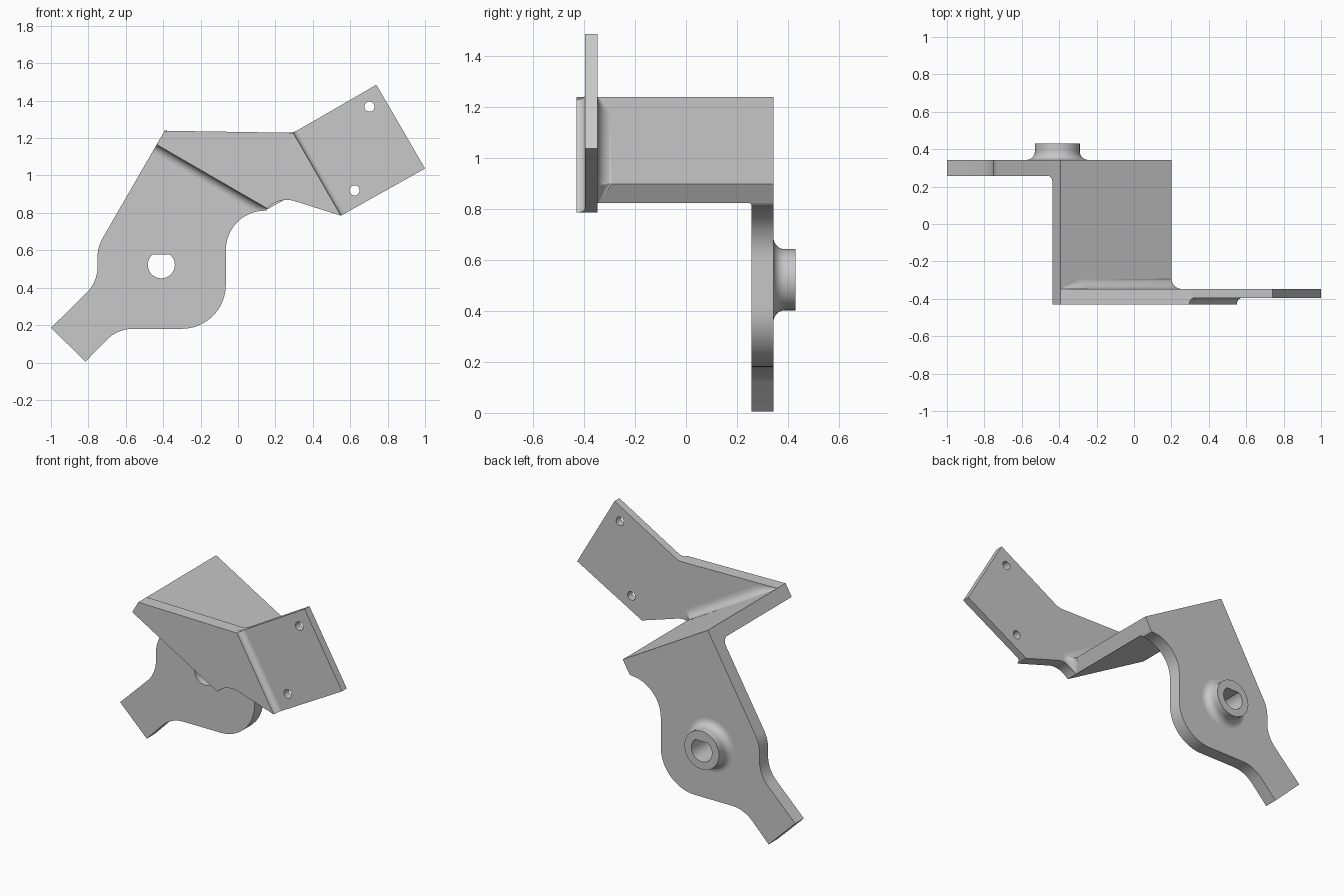
import bpy, bmesh, math
from mathutils import Vector

cube = bpy.data.objects.get("Cube")
if cube:
    bpy.data.objects.remove(cube)

grey = bpy.data.materials.new("satin grey")
grey.use_nodes = True
COLOUR = (0.58, 0.58, 0.58, 1)
grey.diffuse_color = COLOUR
grey.node_tree.nodes["Principled BSDF"].inputs["Base Color"].default_value = COLOUR

# Depths of the plate faces
FRONT, STEP, INNER = -0.43, -0.395, -0.347
BACK_IN, BACK_OUT, BOSS_END = 0.257, 0.343, 0.43


def finish(bm, name):
    bmesh.ops.remove_doubles(bm, verts=bm.verts, dist=1e-5)
    bmesh.ops.recalc_face_normals(bm, faces=bm.faces)
    mesh = bpy.data.meshes.new(name)
    bm.to_mesh(mesh)
    bm.free()
    mesh.materials.append(grey)
    obj = bpy.data.objects.new(name, mesh)
    bpy.context.collection.objects.link(obj)
    bpy.ops.object.select_all(action='DESELECT')
    obj.select_set(True)
    bpy.context.view_layer.objects.active = obj
    bpy.ops.object.shade_smooth_by_angle(angle=math.radians(30))
    return obj


def rounded(corners, steps=12):
    """Outline from (x, z, radius) corners, each replaced by a tangent arc."""
    out = []
    for i, (x, z, r) in enumerate(corners):
        p = Vector((x, z))
        if not r:
            out.append(p)
            continue
        a = (Vector(corners[i - 1][:2]) - p).normalized()
        b = (Vector(corners[(i + 1) % len(corners)][:2]) - p).normalized()
        half = a.angle(b) / 2
        centre = p + (a + b).normalized() * r / math.sin(half)
        t = r / math.tan(half)
        s, e = p + a * t - centre, p + b * t - centre
        sweep = math.pi - 2 * half
        for k in range(steps + 1):
            f = k / steps
            out.append(centre + (s * math.sin((1 - f) * sweep)
                                 + e * math.sin(f * sweep)) / math.sin(sweep))
    return out


def circle(cx, cz, r, flat=None, n=48):
    """Round loop, optionally cut flat at a height above its centre."""
    top = r if flat is None else flat
    angles = [2 * math.pi * k / n for k in range(n)]
    return [Vector((cx + r * math.cos(a), cz + min(r * math.sin(a), top))) for a in angles]


def plate(name, outline, y0, y1, holes=()):
    bm = bmesh.new()
    edges = []
    for loop in (outline, *holes):
        vs = [bm.verts.new((p.x, y0, p.y)) for p in loop]
        edges += [bm.edges.new((vs[i - 1], vs[i])) for i in range(len(vs))]
    bmesh.ops.triangle_fill(bm, edges=edges, use_beauty=True, use_dissolve=False)
    ext = bmesh.ops.extrude_face_region(bm, geom=bm.faces[:])
    moved = [g for g in ext["geom"] if isinstance(g, bmesh.types.BMVert)]
    bmesh.ops.translate(bm, verts=moved, vec=(0, y1 - y0, 0))
    return finish(bm, name)


def fillet(name, stations, y, side, steps=8):
    """Concave blend swept along (x, z, angle, radius) stations."""
    bm = bmesh.new()
    rings = []
    for x, z, angle, r in stations:
        a = math.radians(angle)
        ring = []
        for k in range(steps + 1):
            t = math.pi / 2 * k / steps
            out, depth = r * (1 - math.sin(t)), r * (1 - math.cos(t))
            ring.append(bm.verts.new((x + out * math.cos(a), y + side * depth,
                                      z + out * math.sin(a))))
        rings.append(ring)
    for p, q in zip(rings, rings[1:]):
        for k in range(steps):
            bm.faces.new((p[k], p[k + 1], q[k + 1], q[k]))
    for ring, (x, z, _, _) in ((rings[0], stations[0]), (rings[-1], stations[-1])):
        bm.faces.new(ring + [bm.verts.new((x, y, z))])
    return finish(bm, name)


# Slanted web joining the two plates
low_a, low_b = (-0.435, 1.165), (0.157, 0.823)
top_a, top_b = (-0.392, 1.239), (0.2, 0.897)
plate("slanted_web", [Vector(p) for p in (low_a, low_b, top_b, top_a)], FRONT, BACK_OUT)

# Rear plate with keyed bore
HUB = (-0.41, 0.522)
bore = circle(*HUB, 0.072, flat=0.056)
rear_outline = rounded([
    (*low_a, 0), (-0.751, 0.618, 0.2), (-0.751, 0.43, 0.2), (-1, 0.185, 0),
    (-0.815, 0.005, 0), (-0.645, 0.18, 0.2), (-0.065, 0.18, 0.235),
    (-0.065, 0.812, 0.21), (0.147, 0.812, 0), (*low_b, 0)])
plate("rear_plate", rear_outline, BACK_IN, BACK_OUT, [bore])

# Flared boss behind the rear plate
bm = bmesh.new()
FLARE = 0.045
profile = [(0.12 + FLARE * (1 - math.sin(t)), BACK_OUT + FLARE * (1 - math.cos(t)))
           for t in (math.pi / 16 * k for k in range(9))]
loops = [(circle(*HUB, r), y) for r, y in profile]
loops += [(circle(*HUB, 0.12), BOSS_END), (bore, BOSS_END), (bore, BACK_OUT)]
rings = [[bm.verts.new((p.x, y, p.y)) for p in loop] for loop, y in loops]
for p, q in zip(rings, rings[1:]):
    for k in range(len(p)):
        bm.faces.new((p[k - 1], p[k], q[k], q[k - 1]))
finish(bm, "boss")

# Front plate: a thin layer carrying the mounting tab, and a thicker pad
neck = [(0.22, 0.889, 0.14)]
step_top, step_low = (0.295, 1.228), (0.55, 0.785)
tab = [(0.74, 1.485, 0), (1, 1.037, 0)]
base = [(*low_b, 0), (*top_b, 0), (*top_a, 0)]
plate("mounting_tab",
      rounded(base + [(*step_top, 0.1)] + tab + [(*step_low, 0)] + neck),
      STEP, INNER, [circle(0.703, 1.368, 0.027, n=24), circle(0.623, 0.92, 0.027, n=24)])
plate("front_pad", rounded(base + [(*step_top, 0), (*step_low, 0)] + neck), FRONT, STEP)

# Blends in the inside corners
fillet("step_fillet", [(*step_top, 30, 0.035), (*step_low, 30, 0.035)], STEP, -1)
fillet("rear_fillet", [(*low_a, 240, 0.045), (0.11, 0.85, 240, 0.045),
                       (*low_b, 240, 0.012)], BACK_IN, -1)
R = 0.055
corner = [(*top_b, a, R) for a in range(60, -31, -15)]
fillet("front_fillet", [(*top_a, 60, 0.002), (-0.3, 1.186, 60, 0.045), (-0.27, 1.168, 60, R)]
       + corner + [(*low_b, -30, 0.004)], INNER, 1)
